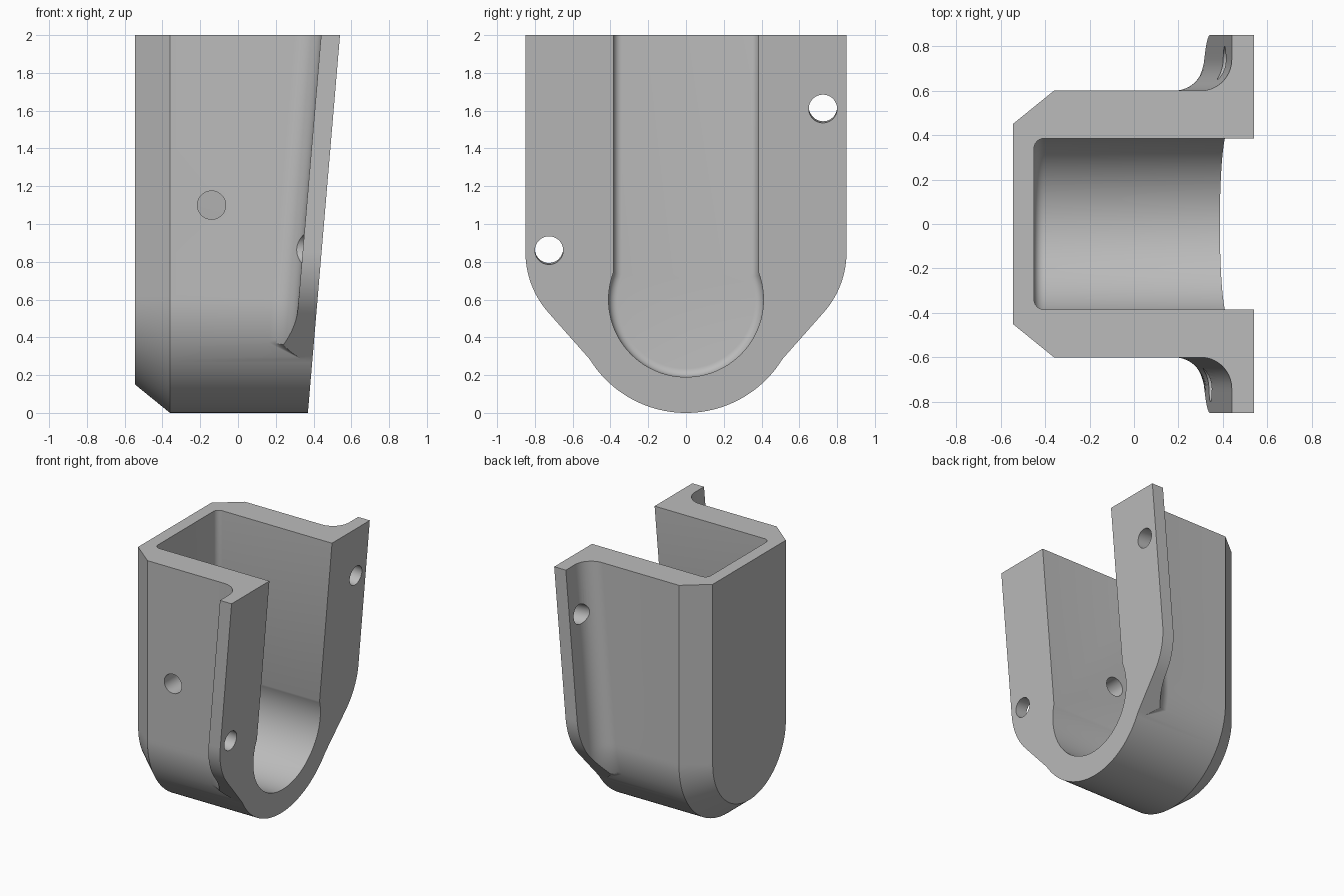
import bpy, bmesh, math
from mathutils import Vector

if "Cube" in bpy.data.objects:
    bpy.data.objects.remove(bpy.data.objects["Cube"], do_unlink=True)

grey = bpy.data.materials.new("plain_grey")
grey.use_nodes = True
grey.diffuse_color = (0.5, 0.5, 0.5, 1)
grey.node_tree.nodes["Principled BSDF"].inputs["Base Color"].default_value = (0.5, 0.5, 0.5, 1)

AXIS_Z = 0.6      # centre height of the round bottom
RADIUS = 0.6      # outer half width of the shell
SLOPE = 0.085     # lean of the mounting face
FILLET = 0.14
PLATE = 0.1
ARC = 48


def front_x(z):
    return 0.37 + SLOPE * z


def loft(name, rings):
    """Solid from open rings of equal length, capped at both ends and the top."""
    bm = bmesh.new()
    rows = [[bm.verts.new(p) for p in ring] for ring in rings]
    for a, b in zip(rows, rows[1:]):
        for i in range(len(a) - 1):
            bm.faces.new((a[i], a[i + 1], b[i + 1], b[i]))
    bm.faces.new(rows[0])
    bm.faces.new(rows[-1])
    bm.faces.new([r[0] for r in rows] + [r[-1] for r in reversed(rows)])
    bmesh.ops.remove_doubles(bm, verts=bm.verts, dist=0.0002)
    bmesh.ops.recalc_face_normals(bm, faces=bm.faces)
    mesh = bpy.data.meshes.new(name)
    bm.to_mesh(mesh)
    bm.free()
    obj = bpy.data.objects.new(name, mesh)
    bpy.context.collection.objects.link(obj)
    mesh.materials.append(grey)
    return obj


def in_flange(y, z):
    """Flange outline: straight side, rounded shoulder and diagonal."""
    cy, cz = y - 0.37, z - 0.85
    if y > 0.85 or 0.749 * cy - 0.663 * cz > 0.48:
        return False
    on_shoulder = cz < 0 and cy > 0 and cz > -0.885 * cy
    return not on_shoulder or math.hypot(cy, cz) <= 0.48


def flange_reach(y, z, n):
    """Distance from the shell to the flange edge along its normal."""
    if z < 0.27:
        return 0.0
    low, high = 0.0, 0.4
    for _ in range(24):
        mid = (low + high) / 2
        if in_flange(y + n[0] * mid, z + n[1] * mid):
            low = mid
        else:
            high = mid
    return low


# One half of the U-shaped shell outline: point, normal, flange reach
half = []
for z in [2.0, 1.4] + [0.85 - 0.025 * i for i in range(10)]:
    half.append((RADIUS, z, (1, 0)))
for i in range(ARC + 1):
    a = math.pi / 2 * (1 - i / ARC)
    n = (math.sin(a), -math.cos(a))
    half.append((RADIUS * n[0], AXIS_Z + RADIUS * n[1], n))
half = [(y, z, n, flange_reach(y, z, n)) for y, z, n in half]


def mirrored(points):
    return points + [(x, -y, z) for x, y, z in reversed(points[:-1])]


def flat_ring(x, offset):
    return mirrored([(x, y + n[0] * offset, z + n[1] * offset) for y, z, n, r in half])


def flange_ring(t, front=False):
    points = []
    for y, z, n, reach in half:
        d = reach * t
        py, pz = y + n[0] * d, z + n[1] * d
        gap = max(FILLET - d, 0)
        depth = PLATE + FILLET - math.sqrt(FILLET ** 2 - gap ** 2)
        fade = min(max((z + n[1] * reach - 0.26) / 0.1, 0), 1)
        points.append((front_x(pz) - (0 if front else depth * fade), py, pz))
    return mirrored(points)


# Shell with back chamfer, filleted flange and leaning face
STEPS = 16
rings = [flat_ring(-0.545, -0.15), flat_ring(-0.36, 0)]
rings += [flange_ring((i / STEPS) ** 2) for i in range(STEPS + 1)]
rings.append(flange_ring(1, front=True))
shell = loft("holder_shell", rings)


# Keyhole-shaped pocket with a rounded back edge
def pocket_ring(x, inset):
    r, w = 0.41 - inset, 0.385 - inset
    start = math.asin(w / r)
    points = [(x, w, 2.3)]
    for i in range(ARC + 1):
        a = (math.pi - start) * (1 - i / ARC)
        points.append((x, r * math.sin(a), AXIS_Z - r * math.cos(a)))
    return mirrored(points)


EDGE = 0.045
pocket_rings = []
for i in range(7):
    a = math.pi / 2 * i / 6
    pocket_rings.append(pocket_ring(-0.45 + EDGE * (1 - math.cos(a)), EDGE * (1 - math.sin(a))))
pocket_rings.append(pocket_ring(0.9, 0))
cutters = [loft("pocket_cutter", pocket_rings)]


def drill(name, centre, direction):
    bpy.ops.mesh.primitive_cylinder_add(vertices=48, radius=0.075, depth=0.6, location=centre)
    obj = bpy.context.object
    obj.name = name
    obj.rotation_euler = Vector(direction).to_track_quat("Z", "Y").to_euler()
    obj.data.materials.append(grey)
    cutters.append(obj)


# Two screw holes through the flanges, one through the front wall
for label, y, z in (("upper", 0.725, 1.61), ("lower", -0.725, 0.86)):
    drill(label + "_screw_hole", (front_x(z), y, z), (1, 0, -SLOPE))
drill("side_hole", (-0.14, -0.6, 1.1), (0, 1, 0))

bpy.ops.object.select_all(action="DESELECT")
bpy.context.view_layer.objects.active = shell
shell.select_set(True)
for cutter in cutters:
    cutter.hide_render = True
    mod = shell.modifiers.new(cutter.name, "BOOLEAN")
    mod.operation = "DIFFERENCE"
    mod.solver = "EXACT"
    mod.object = cutter
    bpy.ops.object.modifier_apply(modifier=mod.name)
for cutter in cutters:
    bpy.data.objects.remove(cutter, do_unlink=True)
bpy.ops.object.shade_smooth_by_angle(angle=math.radians(25))
